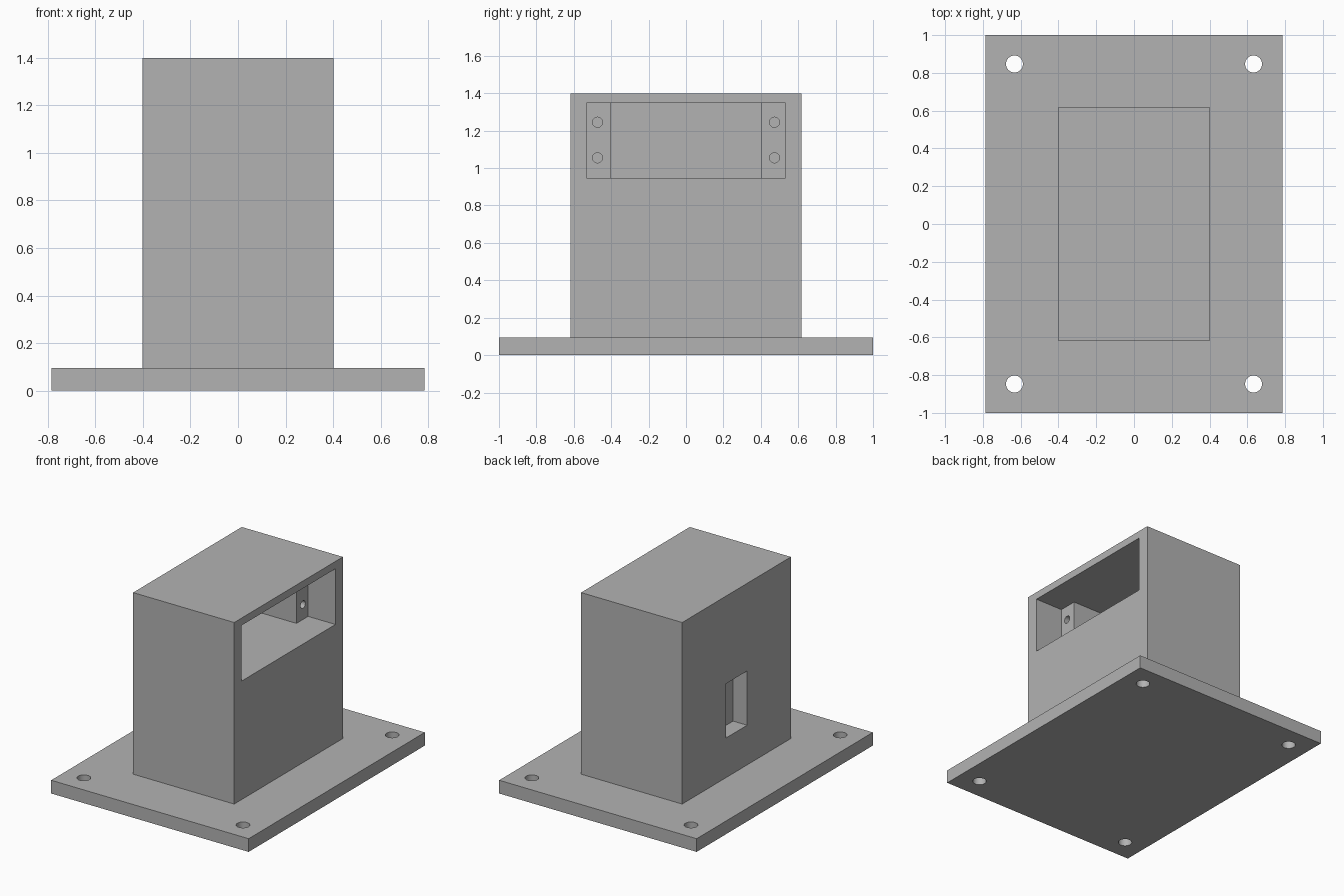
import bpy
import bmesh
import math
from mathutils import Matrix, Vector

default = bpy.data.objects.get("Cube")
if default:
    bpy.data.objects.remove(default, do_unlink=True)

grey = bpy.data.materials.new("plain grey")
grey.use_nodes = True
colour = (0.45, 0.45, 0.45, 1)
grey.diffuse_color = colour
grey.node_tree.nodes["Principled BSDF"].inputs["Base Color"].default_value = colour


def add_object(name, bm):
    bmesh.ops.recalc_face_normals(bm, faces=bm.faces)
    mesh = bpy.data.meshes.new(name)
    bm.to_mesh(mesh)
    bm.free()
    mesh.materials.append(grey)
    obj = bpy.data.objects.new(name, mesh)
    bpy.context.collection.objects.link(obj)
    return obj


def prism(name, outline, z0, z1):
    """Extrude an xy outline from z0 to z1."""
    bm = bmesh.new()
    face = bm.faces.new([bm.verts.new((x, y, z0)) for x, y in outline])
    top = bmesh.ops.extrude_face_region(bm, geom=[face])["geom"]
    verts = [v for v in top if isinstance(v, bmesh.types.BMVert)]
    bmesh.ops.translate(bm, verts=verts, vec=(0, 0, z1 - z0))
    return add_object(name, bm)


def box(name, x0, x1, y, z0, z1):
    return prism(name, [(x0, -y), (x1, -y), (x1, y), (x0, y)], z0, z1)


def cylinder(name, centre, radius, depth, axis):
    bm = bmesh.new()
    turn = Vector(axis).to_track_quat("Z", "Y").to_matrix().to_4x4()
    bmesh.ops.create_cone(bm, cap_ends=True, segments=32, radius1=radius,
                          radius2=radius, depth=depth,
                          matrix=Matrix.Translation(centre) @ turn)
    return add_object(name, bm)


def cut(target, cutter):
    """Subtract the cutter, then discard it."""
    cutter.hide_render = True
    mod = target.modifiers.new("cut", "BOOLEAN")
    mod.operation = "DIFFERENCE"
    mod.solver = "EXACT"
    mod.object = cutter
    bpy.ops.object.select_all(action="DESELECT")
    bpy.context.view_layer.objects.active = target
    target.select_set(True)
    bpy.ops.object.modifier_apply(modifier=mod.name)
    bpy.data.objects.remove(cutter, do_unlink=True)


# Mounting plate with four through holes
plate_top = 0.095
plate = box("mounting_plate", -0.785, 0.785, 1.0, 0, plate_top)
for sx in (-1, 1):
    for sy in (-1, 1):
        cut(plate, cylinder("bolt_hole", (sx * 0.633, sy * 0.847, 0.05),
                            0.045, 0.4, (0, 0, 1)))

# Housing block
housing = box("housing", -0.402, 0.402, 0.617, plate_top, 1.4)

# Stepped pocket on the left side; the step leaves two mounting bosses
boss_x, back_x, wide, narrow = 0.185, -0.3, 0.532, 0.4
half = [(back_x, narrow), (boss_x, narrow), (boss_x, wide), (0.6, wide)]
outline = half + [(x, -y) for x, y in reversed(half)]
cut(housing, prism("pocket", outline, 0.947, 1.347))

# Screw holes in the bosses
for sy in (-1, 1):
    for z in (1.055, 1.245):
        cut(housing, cylinder("screw_hole", (boss_x, sy * 0.473, z),
                              0.027, 0.3, (1, 0, 0)))

# Rectangular recess on the right side
cut(housing, box("recess", -0.6, -0.29, 0.12, 0.38, 0.77))

# Smooth round holes, sharp edges elsewhere
for obj in (plate, housing):
    bpy.ops.object.select_all(action="DESELECT")
    bpy.context.view_layer.objects.active = obj
    obj.select_set(True)
    bpy.ops.object.shade_smooth_by_angle(angle=math.radians(30))
